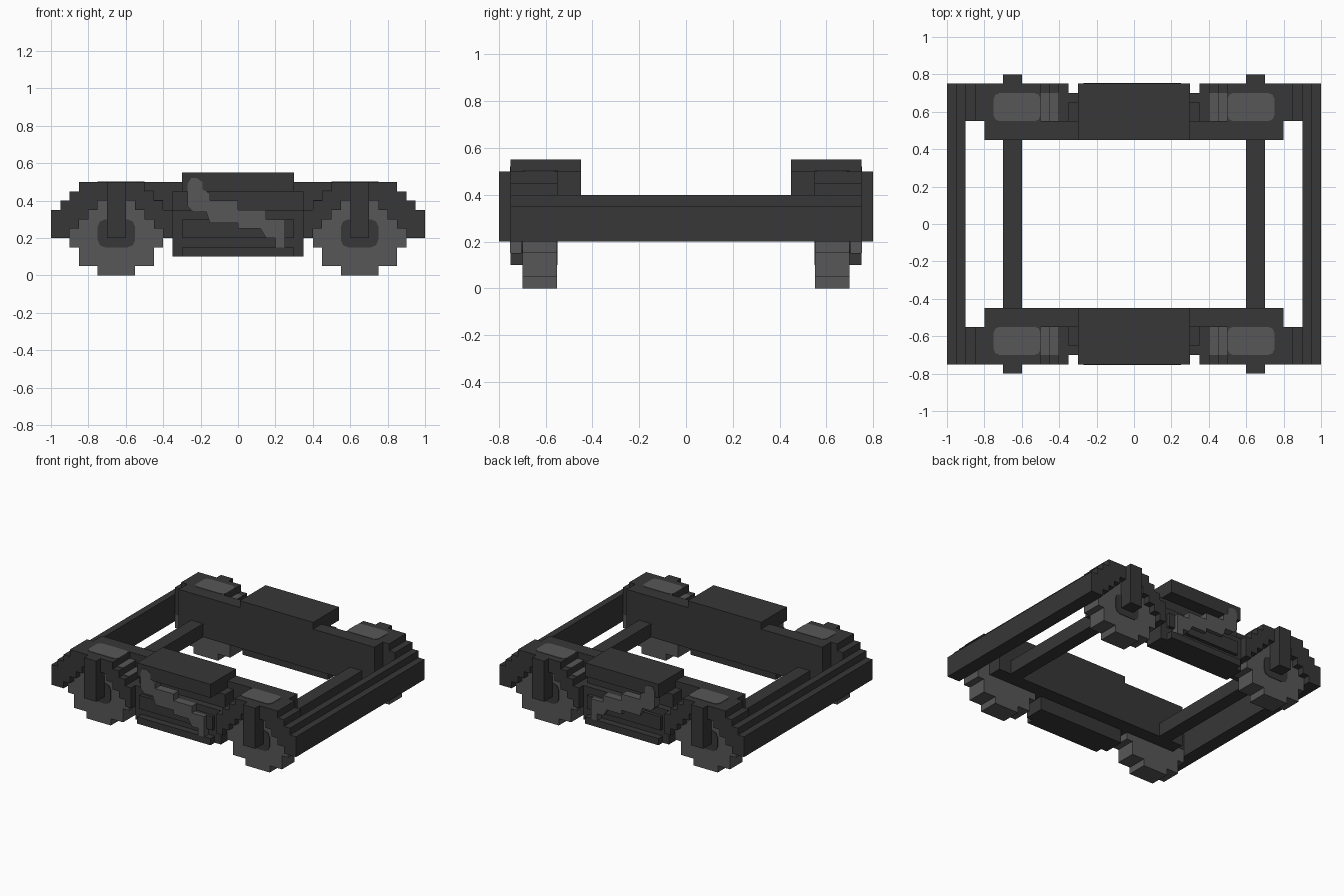
import bpy, bmesh
from mathutils import Vector

if "Cube" in bpy.data.objects:
    bpy.data.objects.remove(bpy.data.objects["Cube"], do_unlink=True)


def material(name, v):
    m = bpy.data.materials.new(name)
    m.use_nodes = True
    m.diffuse_color = (v, v, v, 1)
    m.node_tree.nodes["Principled BSDF"].inputs["Base Color"].default_value = (v, v, v, 1)
    return m


DARK = material("dark grey", 0.038)
LIGHT = material("mid grey", 0.095)


def prism(name, pts, direction, mat, mirror="XY"):
    """Extrude a closed outline of 3D points and mirror it about the centre."""
    bm = bmesh.new()
    face = bm.faces.new([bm.verts.new(p) for p in pts])
    new = bmesh.ops.extrude_face_region(bm, geom=[face])["geom"]
    bmesh.ops.translate(bm, vec=Vector(direction),
                        verts=[g for g in new if isinstance(g, bmesh.types.BMVert)])
    bmesh.ops.recalc_face_normals(bm, faces=bm.faces)
    me = bpy.data.meshes.new(name)
    bm.to_mesh(me)
    bm.free()
    me.materials.append(mat)
    ob = bpy.data.objects.new(name, me)
    bpy.context.collection.objects.link(ob)
    if mirror:
        mod = ob.modifiers.new("Mirror", "MIRROR")
        mod.use_axis = ("X" in mirror, "Y" in mirror, False)
        mod.use_mirror_merge = False
    return ob


def side_profile(name, pts, y0, y1, mat, mirror="XY"):
    return prism(name, [(x, y0, z) for x, z in pts], (0, y1 - y0, 0), mat, mirror)


def box(name, x, y, z, mat=DARK, mirror="XY"):
    pts = [(x[0], z[0]), (x[1], z[0]), (x[1], z[1]), (x[0], z[1])]
    return side_profile(name, pts, y[0], y[1], mat, mirror)


def soft_rect(a, b, c):
    """Rectangle outline with softened corners."""
    (a0, a1), (b0, b1) = a, b
    d = c * 0.3
    out = []
    for px, py, sx, sy, flip in ((a0, b0, 1, 1, 0), (a1, b0, -1, 1, 1),
                                 (a1, b1, -1, -1, 0), (a0, b1, 1, -1, 1)):
        k = [(px, py + sy * c), (px + sx * d, py + sy * d), (px + sx * c, py)]
        out += k[::-1] if flip else k
    return out


# Side frames: inner plate, raised middle block and recessed middle box
box("side_plate", (-0.8, 0.8), (0.45, 0.55), (0.2, 0.5), mirror="Y")
box("middle_block", (-0.3, 0.3), (0.45, 0.75), (0.45, 0.55), mirror="Y")
box("middle_box", (-0.35, 0.35), (0.55, 0.7), (0.1, 0.35), mirror="Y")
box("middle_back_panel", (-0.35, 0.35), (0.55, 0.65), (0.35, 0.45), mirror="Y")
box("middle_lower_lip", (-0.3, 0.3), (0.7, 0.75), (0.1, 0.15), mirror="Y")
box("middle_rib", (-0.3, 0.3), (0.7, 0.725), (0.2, 0.3), mirror="Y")

# Sloping stepped damper across the middle box
damper = [(-0.27, 0.37), (-0.24, 0.34), (-0.17, 0.34), (-0.15, 0.28), (0.0, 0.28),
          (0.0, 0.25), (0.12, 0.25), (0.15, 0.2), (0.2, 0.2), (0.2, 0.15), (0.25, 0.15),
          (0.25, 0.3), (0.15, 0.3), (0.15, 0.35), (0.0, 0.35), (0.0, 0.4),
          (-0.15, 0.4), (-0.15, 0.44), (-0.19, 0.46), (-0.19, 0.5),
          (-0.22, 0.52), (-0.25, 0.52), (-0.27, 0.49)]
side_profile("damper", damper, 0.69, 0.753, LIGHT, "Y")

# Stepped arches over the wheels
tops = [(0.35, 0.35), (0.4, 0.4), (0.45, 0.45), (0.5, 0.5), (0.85, 0.45), (0.9, None)]
lows = [(0.35, 0.2), (0.4, 0.25), (0.45, 0.3), (0.5, 0.35), (0.55, 0.4),
        (0.75, 0.35), (0.8, 0.3), (0.85, 0.25), (0.9, None)]


def steps(rows):
    out = []
    for (x0, z), (x1, _) in zip(rows, rows[1:]):
        out += [(x0, z), (x1, z)]
    return out


side_profile("wheel_arch", steps(tops) + steps(lows)[::-1], 0.55, 0.75, DARK)

# Stepped wheels
quarter = [(0.25, 0.1), (0.2, 0.1), (0.2, 0.2), (0.1, 0.2), (0.1, 0.25)]
ring = (quarter + [(-x, z) for x, z in quarter[::-1]]
        + [(-x, -z) for x, z in quarter] + [(x, -z) for x, z in quarter[::-1]])
wheel = [(0.65 + x, 0.25 + z * (0.97 if z > 0 else 1)) for x, z in ring]
side_profile("wheel", wheel, 0.552, 0.7, LIGHT)
side_profile("axle_cap", soft_rect((0.55, 0.75), (0.15, 0.3), 0.04), 0.698, 0.704, DARK)

# Light patches where the wheels meet the arch tops
top_patch = soft_rect((0.5, 0.75), (0.55, 0.7), 0.03)
prism("wheel_top_patch", [(x, y, 0.498) for x, y in top_patch], (0, 0, 0.005), LIGHT)
for i, x in enumerate((0.4, 0.45)):
    box(f"wheel_step_patch_{i + 1}", (x, x + 0.05), (0.55, 0.7), (x - 0.002, x + 0.003), LIGHT)

# Axle guides, cross beams and end beams
box("axle_guide", (0.6, 0.7), (0.56, 0.8), (0.2, 0.5))
box("cross_beam", (0.6, 0.7), (-0.46, 0.46), (0.2, 0.3), mirror="X")
end = [(0.9, 0.2), (1.0, 0.2), (1.0, 0.35), (0.95, 0.35), (0.95, 0.4), (0.9, 0.4)]
side_profile("end_beam", end, -0.75, 0.75, DARK, "X")
